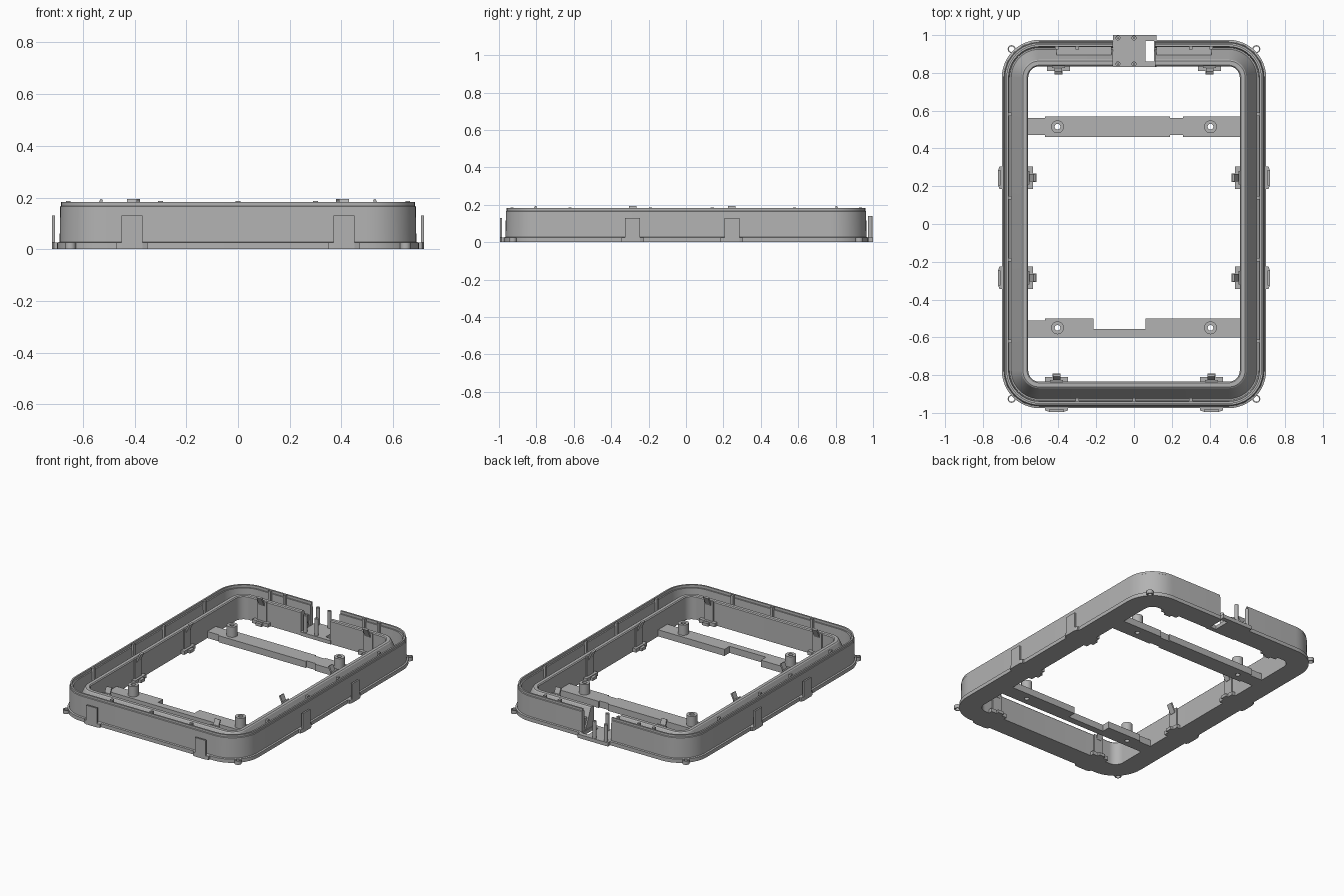
import bpy, bmesh, math
from mathutils import Vector, Matrix

if "Cube" in bpy.data.objects:
    bpy.data.objects.remove(bpy.data.objects["Cube"])

grey = bpy.data.materials.new("plain_grey")
grey.use_nodes = True
grey.diffuse_color = (0.45, 0.45, 0.45, 1)
grey.node_tree.nodes["Principled BSDF"].inputs["Base Color"].default_value = grey.diffuse_color


def finish(name, bm, smooth=False):
    bmesh.ops.recalc_face_normals(bm, faces=bm.faces)
    mesh = bpy.data.meshes.new(name)
    bm.to_mesh(mesh)
    bm.free()
    mesh.materials.append(grey)
    ob = bpy.data.objects.new(name, mesh)
    bpy.context.collection.objects.link(ob)
    if smooth:
        bpy.ops.object.select_all(action='DESELECT')
        ob.select_set(True)
        bpy.context.view_layer.objects.active = ob
        bpy.ops.object.shade_smooth_by_angle(angle=math.radians(30))
    return ob


def prism(name, outline, z0, z1, place=Matrix()):
    """Extrude a flat outline from z0 to z1."""
    bm = bmesh.new()
    face = bm.faces.new([bm.verts.new((x, y, z0)) for x, y in outline])
    top = bmesh.ops.extrude_face_region(bm, geom=[face])["geom"]
    bmesh.ops.translate(bm, vec=(0, 0, z1 - z0),
                        verts=[v for v in top if isinstance(v, bmesh.types.BMVert)])
    bm.transform(place)
    return finish(name, bm)


def box(name, x0, x1, y0, y1, z0, z1, place=Matrix()):
    return prism(name, [(x0, y0), (x1, y0), (x1, y1), (x0, y1)], z0, z1, place)


def sweep(name, paths, closed):
    """Skin equal-length loops of points into a tube."""
    bm = bmesh.new()
    rows = [[bm.verts.new(p) for p in path] for path in paths]
    n = len(rows[0])
    pairs = list(zip(rows, rows[1:])) + ([(rows[-1], rows[0])] if closed else [])
    for a, b in pairs:
        for i in range(n):
            j = (i + 1) % n
            bm.faces.new((a[i], a[j], b[j], b[i]))
    if not closed:
        bm.faces.new(rows[0])
        bm.faces.new(rows[-1])
    return finish(name, bm, True)


def tube(name, x, y, r_out, r_in, z0, z1, sides=24):
    section = [(r_out, z0), (r_out, z1), (r_in, z1), (r_in, z0)]
    angles = [2 * math.pi * k / sides for k in range(sides)]
    return sweep(name, [[(x + r * math.cos(a), y + r * math.sin(a), z) for r, z in section]
                        for a in angles], True)


# Rim: one cross-section (inset, height) swept round the rectangle, open at the back
HX, HY, R, GAP = 0.70, 0.975, 0.20, 0.11
section = [(0, 0), (0, .025), (.01, .028), (.012, .165), (.016, .168), (.016, .183), (.027, .183),
           (.027, .165), (.036, .165), (.042, .03), (.05, .03), (.105, .155), (.112, .16),
           (.134, .16), (.14, .154), (.14, 0)]
path = [(GAP, HY, Vector((0, 1)))]
for corner, (sx, sy) in enumerate([(1, 1), (1, -1), (-1, -1), (-1, 1)]):
    for k in range(13):
        a = math.pi / 2 * (1 - corner - k / 12)
        n = Vector((math.cos(a), math.sin(a)))
        path.append((sx * (HX - R) + R * n.x, sy * (HY - R) + R * n.y, n))
path.append((-GAP, HY, Vector((0, 1))))
sweep("frame_rim", [[(x - n.x * d, y - n.y * d, z) for d, z in section] for x, y, n in path], False)

# Ring tabs at the corners
for sx in (-1, 1):
    for sy in (-1, 1):
        tube("corner_ring", sx * 0.648, sy * 0.926, 0.021, 0.015, 0, 0.025, 16)

# Clips: local +x points outward from the rim's outer edge
spots = [(HX, 0.245, 0), (HX, -0.285, 0), (-HX, 0.245, math.pi), (-HX, -0.285, math.pi)]
spots += [(s * 0.41, -HY, -math.pi / 2) for s in (-1, 1)]
inner_spots = spots + [(s * 0.40, HY, math.pi / 2) for s in (-1, 1)]


def placed(x, y, angle):
    return Matrix.Translation((x, y, 0)) @ Matrix.Rotation(angle, 4, 'Z')


for spot in spots:
    m = placed(*spot)
    prism("outer_clip_foot", [(-.01, -.06), (.012, -.06), (.019, -.04), (.019, .04),
                              (.012, .06), (-.01, .06)], 0, .025, m)
    box("outer_clip_blade", .008, .019, -.04, .04, .02, .13, m)

# Inner clips: a foot, a backing plate and a leaning arm
LEAN = Matrix.Rotation(math.pi / 2, 4, 'X')
for spot in inner_spots:
    m = placed(*spot)
    box("inner_clip_foot", -.165, -.138, -.06, .06, 0, .025, m)
    box("inner_clip_toe", -.183, -.16, -.022, .022, 0, .02, m)
    box("inner_clip_plate", -.148, -.138, -.035, .035, .02, .16, m)
    prism("inner_clip_arm", [(-.15, .13), (-.14, .13), (-.168, .195), (-.178, .19)],
          -.02, .02, m @ LEAN)

# Small locating nubs in the channel
nubs = [(s * 0.657, y) for s in (-1, 1) for y in (0.58, 0.14, -0.19, -0.62)]
nubs += [(x, -0.93) for x in (-0.3, 0, 0.3)]
nubs += [(s * x, 0.933) for s in (-1, 1) for x in (0.3, 0.41)]
for x, y in nubs:
    box("channel_nub", x - .009, x + .009, y - .009, y + .009, .03, .187)

# Ledges beside the back opening
for s in (-1, 1):
    box("back_ledge", min(s * .12, s * .41), max(s * .12, s * .41), .89, .938, .03, .10)

# Cross bars with hollow screw bosses, drilled through
H = 0.56
bars = {
    "back_bar": [(-H, .47), (-.47, .47), (-.47, .46), (.19, .46), (.19, .47), (.26, .47),
                 (.26, .46), (H, .46), (H, .57), (.26, .57), (.26, .56), (.19, .56), (.19, .57),
                 (-.47, .57), (-.47, .56), (-H, .56)],
    "front_bar": [(-H, -.60), (H, -.60), (H, -.50), (.06, -.50), (.06, -.555), (-.215, -.555),
                  (-.215, -.50), (-.47, -.50), (-.47, -.51), (-H, -.51)]}
for name, outline in bars.items():
    y = 0.515 if name == "back_bar" else -0.55
    bar = prism(name, outline, 0, 0.045)
    for s in (-1, 1):
        tube("screw_boss", s * 0.405, y, 0.034, 0.015, 0.045, 0.115)
        ring = [(s * 0.405 + .015 * math.cos(k * math.pi / 12), y + .015 * math.sin(k * math.pi / 12))
                for k in range(24)]
        drill = prism("drill", ring, -0.05, 0.1)
        drill.hide_render = True
        drill.hide_set(True)
        cut = bar.modifiers.new("hole", 'BOOLEAN')
        cut.object = drill
        cut.solver = 'EXACT'

# Socket plate in the back opening, with a slot on one side and four pins
box("socket_plate", -.11, .06, .83, 1.0, 0, .025)
box("socket_edge", .105, .118, .83, 1.0, 0, .025)
for y0, y1 in ((.83, .86), (.97, 1.0)):
    box("socket_strip", .06, .105, y0, y1, 0, .025)
for x in (-.085, 0):
    for y in (.848, .985):
        tube("socket_pin", x, y, .013, .004, .02, .14, 16)
